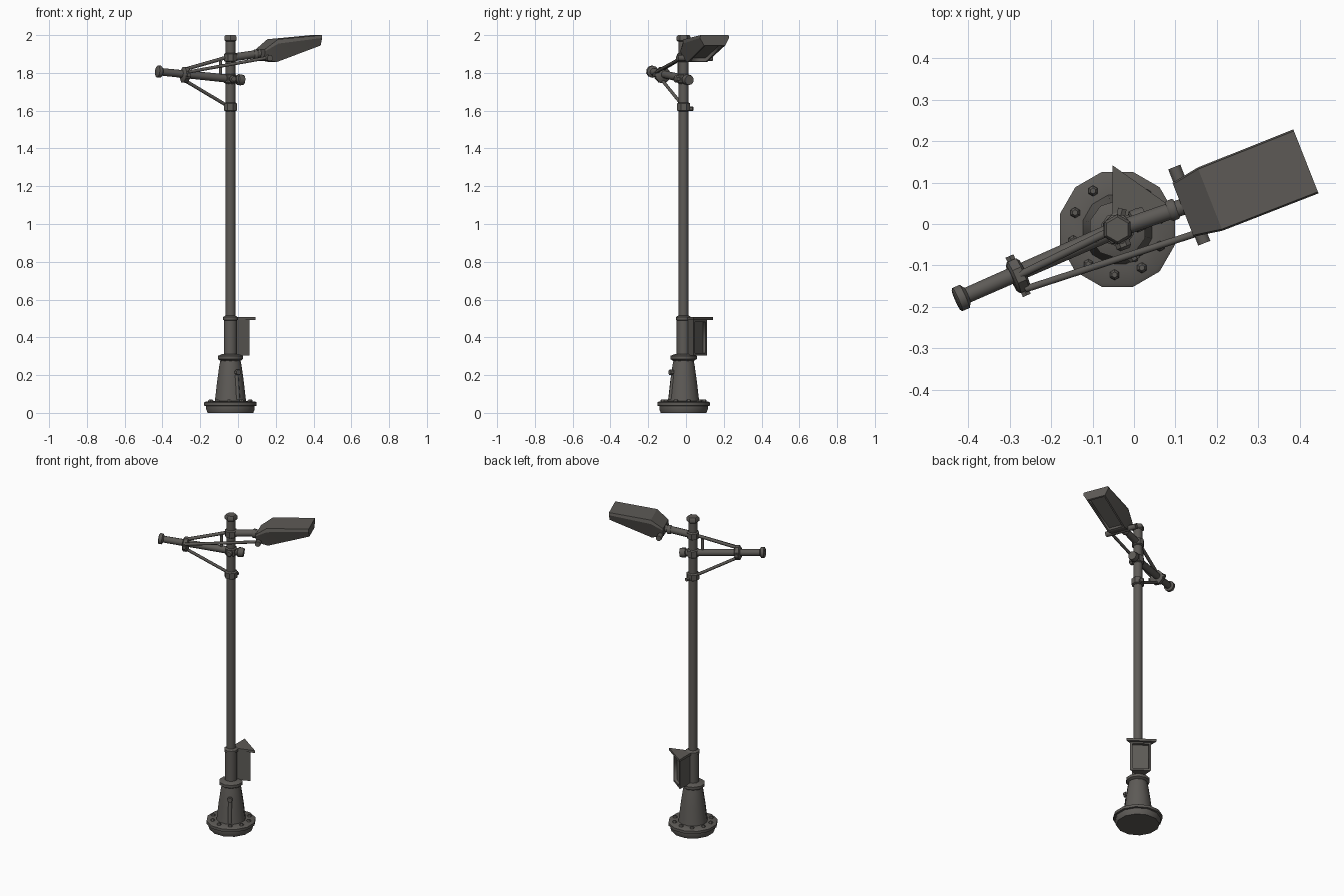
import bpy, bmesh, math
from mathutils import Vector, Matrix

cube = bpy.data.objects.get("Cube")
if cube:
    bpy.data.objects.remove(cube)

metal = bpy.data.materials.new("weathered_metal")
metal.use_nodes = True
metal.diffuse_color = (0.11, 0.103, 0.094, 1)
metal.node_tree.nodes["Principled BSDF"].inputs["Base Color"].default_value = metal.diffuse_color

PX, PY = -0.04, -0.013
POLE = Vector((PX, PY, 0))


def finish(name, bm, angle=40):
    bmesh.ops.recalc_face_normals(bm, faces=bm.faces)
    mesh = bpy.data.meshes.new(name)
    bm.to_mesh(mesh)
    bm.free()
    ob = bpy.data.objects.new(name, mesh)
    bpy.context.collection.objects.link(ob)
    mesh.materials.append(metal)
    bpy.ops.object.select_all(action='DESELECT')
    ob.select_set(True)
    bpy.context.view_layer.objects.active = ob
    bpy.ops.object.shade_smooth_by_angle(angle=math.radians(angle))
    return ob


def loft(name, rings, angle=40):
    """Skin a list of equal-length point rings and cap both ends."""
    bm = bmesh.new()
    loops = [[bm.verts.new(p) for p in ring] for ring in rings]
    n = len(loops[0])
    for a, b in zip(loops, loops[1:]):
        for i in range(n):
            j = (i + 1) % n
            bm.faces.new((a[i], a[j], b[j], b[i]))
    bm.faces.new(loops[0][::-1])
    bm.faces.new(loops[-1])
    return finish(name, bm, angle)


def turned(name, profile, sides, origin=POLE, axis=(0, 0, 1), angle=40):
    """Turn a (radius, height) profile around an axis."""
    rot = Vector(axis).to_track_quat('Z', 'Y')
    rings = []
    for r, h in profile:
        turn = [math.tau * (i + 0.5) / sides for i in range(sides)]
        rings.append([Vector(origin) + rot @ Vector((r * math.cos(t), r * math.sin(t), h))
                      for t in turn])
    return loft(name, rings, angle)


def rod(name, a, b, r, sides=8):
    a, b = Vector(a), Vector(b)
    return turned(name, [(r, 0), (r, (b - a).length)], sides, a, b - a, 50)


def inset_panel(ob, index, margin, depth):
    """Sink a framed panel into one face."""
    bm = bmesh.new()
    bm.from_mesh(ob.data)
    bm.faces.ensure_lookup_table()
    face = bm.faces[index]
    bmesh.ops.inset_region(bm, faces=[face], thickness=margin)
    ext = bmesh.ops.extrude_discrete_faces(bm, faces=[face])
    bmesh.ops.translate(bm, verts=ext["faces"][0].verts, vec=ext["faces"][0].normal * -depth)
    bm.to_mesh(ob.data)
    bm.free()


# Round footing with a ring of bolts
turned("footing", [(0.125, 0), (0.133, 0.02), (0.133, 0.036), (0.144, 0.038),
                   (0.144, 0.055), (0.135, 0.06), (0.085, 0.062)], 12)
for i in range(10):
    t = math.tau * (i + 0.4) / 10
    spot = POLE + Vector((0.11 * math.cos(t), 0.11 * math.sin(t), 0.055))
    turned("footing_bolt", [(0.013, 0), (0.013, 0.01), (0.007, 0.017)], 6, spot)

# Tapered pedestal and its collar
turned("pedestal", [(0.087, 0.055), (0.082, 0.09), (0.074, 0.16), (0.061, 0.25), (0.054, 0.285)], 12)
turned("pedestal_collar", [(0.055, 0.275), (0.07, 0.285), (0.07, 0.302), (0.045, 0.312)], 10)

# Small handle and rib on the pedestal
side = Vector((0.5, -0.86, 0))
turned("pedestal_knob", [(0.012, 0), (0.012, 0.02), (0.017, 0.022), (0.014, 0.036)], 8,
       POLE + side * 0.05 + Vector((0, 0, 0.215)), side)
rod("pedestal_rib", POLE + side * 0.08 + Vector((0, 0, 0.07)),
    POLE + side * 0.064 + Vector((0, 0, 0.2)), 0.011)

# Pole, lower sleeve, clamps and cap
turned("lower_sleeve", [(0.036, 0.3), (0.036, 0.49), (0.041, 0.492), (0.041, 0.507), (0.028, 0.515)], 10)
turned("pole", [(0.027, 0.5), (0.027, 1.98)], 10)
turned("pole_cap", [(0.028, 1.965), (0.037, 1.972), (0.037, 1.992), (0.03, 2.0)], 6)
for z, r, h in ((1.62, 0.038, 0.018), (1.768, 0.036, 0.02), (1.882, 0.037, 0.018)):
    turned("pole_clamp", [(0.027, z - h - 0.006), (r, z - h), (r, z + h), (0.027, z + h + 0.006)], 8)

# Wedge-shaped service box with an overhanging roof
wedge = [(-0.045, 0.0), (0.062, 0.04), (-0.035, 0.112)]
roof = [(-0.052, -0.005), (0.092, 0.04), (-0.052, 0.142)]


def prism(name, outline, low, high):
    return loft(name, [[Vector((x, y, z)) for x, y in outline] for z in (low, high)], 20)


box = prism("service_box", wedge, 0.305, 0.495)
inset_panel(box, 1, 0.018, 0.018)
prism("service_box_roof", roof, 0.492, 0.507)

# Lower arm reaching out to one side, with flared end
arm_root = Vector((0.015, 0.012, 1.763))
arm_tip = Vector((-0.43, -0.184, 1.808))
arm_dir = (arm_tip - arm_root).normalized()
arm_len = (arm_tip - arm_root).length
turned("lower_arm", [(0.026, -0.015), (0.029, 0.0), (0.029, 0.018), (0.022, 0.022),
                     (0.02, arm_len - 0.03), (0.032, arm_len - 0.022),
                     (0.032, arm_len - 0.004), (0.026, arm_len)], 10, arm_root, arm_dir)
clamp_at = Vector((-0.28, -0.125, 1.789))
turned("arm_clamp", [(0.035, -0.017), (0.044, -0.011), (0.044, 0.011), (0.035, 0.017)],
       8, clamp_at, arm_dir)
# Side bolt of the clamp
across = Vector((-arm_dir.y, arm_dir.x, 0)).normalized()
rod("clamp_bolt", clamp_at - across * 0.052, clamp_at + across * 0.052, 0.012, 6)
turned("arm_bracket_knob", [(0.02, 0), (0.02, 0.045), (0.013, 0.052)], 8,
       (PX, PY, 1.768), (0.35, -0.94, 0))

# Bracing rods
rod("lower_brace", clamp_at + Vector((0, 0, -0.03)), (PX - 0.01, PY, 1.622), 0.009)
rod("upper_brace", clamp_at + Vector((0, 0, 0.03)), (PX - 0.01, PY, 1.885), 0.01)
rod("long_brace", (-0.262, -0.157, 1.805), (0.165, -0.018, 1.882), 0.009)
rod("brace_spacer", (-0.092, -0.036, 1.772), (-0.092, -0.036, 1.862), 0.009)
rod("clamp_stud", (PX, PY, 1.61), (PX + 0.012, PY + 0.05, 1.61), 0.012, 6)

# Lamp frame: s runs outward along the arm, t runs across it
swing = Matrix.Translation(POLE) @ Matrix.Rotation(math.radians(21.5), 4, 'Z')


def lamp_point(s, t, z):
    return swing @ Vector((s, t, z))


rod("lamp_arm", lamp_point(0, 0, 1.88), lamp_point(0.19, -0.008, 1.906), 0.021, 10)
turned("lamp_arm_ring", [(0.024, 0), (0.027, 0.004), (0.027, 0.018), (0.024, 0.022)], 10,
       lamp_point(0.13, -0.005, 1.897), lamp_point(1, 0, 0) - lamp_point(0, 0, 0))
rod("lamp_hinge", lamp_point(0.183, -0.108, 1.878), lamp_point(0.183, 0.09, 1.878), 0.017)

# Lamp head: wide flat top, narrower underside, tapering to the far end
sections = [  # distance, top z, rim z, bottom z, top half width, bottom half width
    (0.165, 1.925, 1.915, 1.872, 0.07, 0.052),
    (0.235, 1.978, 1.955, 1.857, 0.082, 0.055),
    (0.484, 2.0, 1.985, 1.945, 0.083, 0.06)]
rings = []
for s, top, rim, low, wide, narrow in sections:
    half = [(narrow, low), (wide, rim), (wide - 0.004, top)]
    outline = half + [(-t, z) for t, z in reversed(half)]
    rings.append([lamp_point(s, t - 0.014, z) for t, z in outline])
lamp = loft("lamp_head", rings, 25)
# Recessed light opening on the underside
under = max((p for p in lamp.data.polygons if p.normal.z < -0.5), key=lambda p: p.area)
inset_panel(lamp, under.index, 0.014, 0.02)
